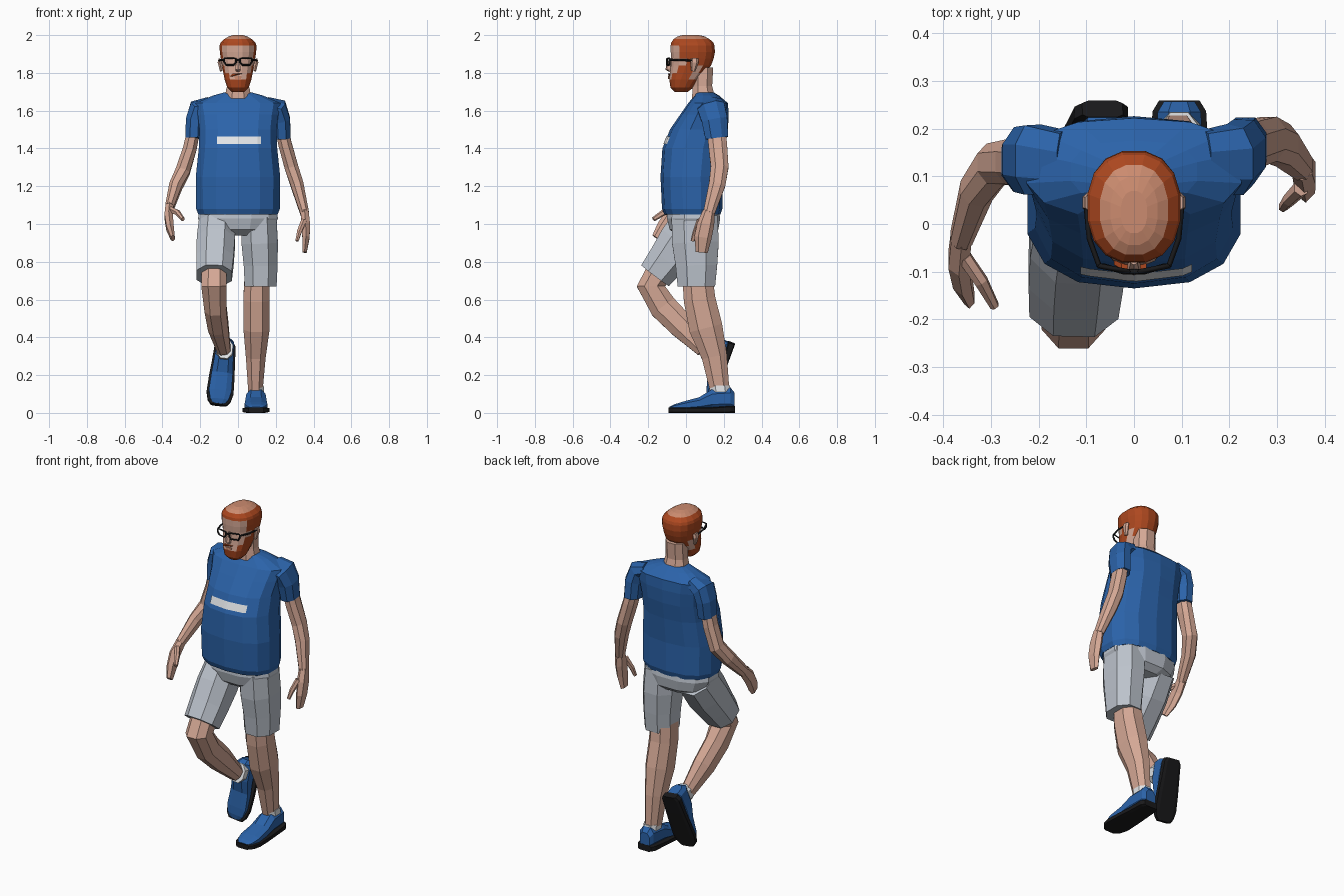
import bpy, bmesh, math
from mathutils import Vector, Matrix
from mathutils.bvhtree import BVHTree


def material(name, r, g, b):
    m = bpy.data.materials.new(name)
    m.diffuse_color = (r, g, b, 1)
    return m


BLUE = material("blue cloth", 0.024, 0.125, 0.40)
GREY = material("light grey cloth", 0.50, 0.54, 0.60)
SKIN = material("skin", 0.66, 0.39, 0.30)
SCALP = material("scalp", 0.60, 0.26, 0.16)
HAIR = material("ginger hair", 0.42, 0.065, 0.014)
BLACK = material("black rubber", 0.01, 0.01, 0.011)
WHITE = material("white", 0.80, 0.82, 0.84)


def loft(name, rings, mat, n=8, p=2.3, axis=None):
    """Skin (x, y, z, half width, half depth) rings set square to the path."""
    pts = [Vector(r[:3]) for r in rings]
    bm = bmesh.new()
    loops = []
    for i, r in enumerate(rings):
        if axis:
            t = Vector(axis)
        else:
            t = Vector((0, 0, 0))
            if i > 0:
                t += (pts[i] - pts[i - 1]).normalized()
            if i < len(pts) - 1:
                t += (pts[i + 1] - pts[i]).normalized()
            t.normalize()
        side = Vector((1, 0, 0))
        side = (side - t * side.dot(t)).normalized()
        fore = t.cross(side)
        loop = []
        for k in range(n):
            a = 2 * math.pi * (k + 0.5) / n
            c, s = math.cos(a), math.sin(a)
            u = math.copysign(abs(c) ** (2 / p), c) * r[3]
            v = math.copysign(abs(s) ** (2 / p), s) * r[4]
            loop.append(bm.verts.new(pts[i] + side * u + fore * v))
        loops.append(loop)
    for a, b in zip(loops, loops[1:]):
        for k in range(n):
            j = (k + 1) % n
            bm.faces.new((a[k], a[j], b[j], b[k]))
    bm.faces.new(loops[0])
    bm.faces.new(loops[-1])
    bmesh.ops.recalc_face_normals(bm, faces=bm.faces)
    me = bpy.data.meshes.new(name)
    bm.to_mesh(me)
    bm.free()
    me.materials.append(mat)
    ob = bpy.data.objects.new(name, me)
    bpy.context.collection.objects.link(ob)
    return ob


def stack(name, rows, mat, n=12, p=2.4):
    """Level rings given as (z, half width, front y, back y)."""
    rings = [(0, (f + b) / 2, z, w, (b - f) / 2) for z, w, f, b in rows]
    return loft(name, rings, mat, n, p, axis=(0, 0, -1))


# Shirt body
shirt = stack("shirt", [
    (1.05, .214, -.115, .182), (1.08, .226, -.127, .192), (1.25, .228, -.135, .192),
    (1.40, .212, -.125, .207), (1.50, .208, -.085, .222), (1.58, .218, -.03, .226),
    (1.64, .230, .012, .222), (1.68, .135, .045, .175), (1.695, .08, .05, .15)], BLUE, 14, 2.5)

# Plain chest stripe laid on the shirt
tree = BVHTree.FromPolygons([v.co.copy() for v in shirt.data.vertices],
                            [tuple(f.vertices) for f in shirt.data.polygons])
bm = bmesh.new()
bmesh.ops.create_grid(bm, x_segments=12, y_segments=3, size=1)
for v in bm.verts:
    start = Vector((.005 + v.co.x * .117, -1, 1.443 + v.co.y * .02))
    hit = tree.ray_cast(start, Vector((0, 1, 0)))[0]
    v.co = hit + Vector((0, -.005, .001))
me = bpy.data.meshes.new("chest_stripe")
bm.to_mesh(me)
bm.free()
me.materials.append(WHITE)
bpy.context.collection.objects.link(bpy.data.objects.new("chest_stripe", me))

# Sleeves, swung slightly with each arm
for s, y in ((1, .163), (-1, .13)):
    loft("sleeve", [(s * .15, .13, 1.63, .04, .07), (s * .212, .135, 1.61, .055, .078),
                    (s * .23, (y + .14) / 2, 1.55, .05, .073), (s * .234, y, 1.455, .047, .065)], BLUE)

# Arms and hands
loft("left_arm", [(.232, .16, 1.50, .036, .052), (.25, .168, 1.42, .038, .053),
                  (.283, .178, 1.30, .039, .05), (.312, .165, 1.21, .037, .047),
                  (.352, .122, 1.06, .025, .033)], SKIN)
loft("left_hand", [(.352, .122, 1.07, .024, .032), (.358, .105, 1.0, .026, .045),
                   (.36, .09, .93, .022, .046), (.352, .083, .85, .013, .032)], SKIN, 6)
loft("left_thumb", [(.35, .075, 1.02, .016, .018), (.325, .05, .96, .014, .014),
                    (.312, .035, .91, .009, .011)], SKIN, 6)
loft("right_arm", [(-.234, .128, 1.50, .036, .05), (-.255, .13, 1.40, .039, .05),
                   (-.292, .125, 1.28, .041, .047), (-.33, .07, 1.2, .037, .043),
                   (-.362, -.03, 1.09, .025, .033)], SKIN)
loft("right_hand", [(-.362, -.025, 1.095, .024, .032), (-.367, -.075, 1.04, .025, .043),
                    (-.36, -.115, .98, .022, .042), (-.345, -.155, .925, .012, .028)], SKIN, 6)
loft("right_thumb", [(-.355, -.07, 1.075, .016, .018), (-.32, -.12, 1.06, .015, .016),
                     (-.292, -.172, 1.025, .01, .012)], SKIN, 6)

# Shorts: hips and two legs
stack("shorts_hips", [(1.10, .205, -.10, .175), (1.03, .218, -.105, .185), (.97, .19, -.09, .175),
                      (.94, .12, -.05, .14)], GREY)
loft("shorts_left_leg", [(.11, .045, 1.04, .10, .13), (.115, .05, .90, .103, .132),
                         (.12, .055, .78, .096, .118), (.12, .055, .668, .09, .106)], GREY)
loft("shorts_right_leg", [(-.11, .05, 1.02, .10, .125), (-.117, -.03, .905, .108, .125),
                          (-.122, -.10, .81, .106, .11), (-.126, -.163, .727, .10, .098)], GREY)

# Legs
loft("left_leg", [(.10, .06, .72, .07, .085), (.098, .072, .60, .075, .09),
                  (.098, .105, .45, .074, .095), (.094, .15, .30, .056, .072),
                  (.092, .18, .11, .04, .054)], SKIN)
loft("right_leg", [(-.126, -.14, .75, .07, .075), (-.127, -.186, .67, .072, .08),
                   (-.12, -.12, .56, .062, .078), (-.105, -.02, .46, .058, .073),
                   (-.075, .095, .335, .038, .045)], SKIN)

# Shoes: built round the ankle, then placed; (y, half width, top z)
upper = [(.077, .034, -.02), (.055, .048, .008), (-.04, .054, .0), (-.11, .06, -.045),
         (-.20, .064, -.07), (-.245, .052, -.085), (-.268, .032, -.098)]
for side, place in (
        ("left", Matrix.Translation((.095, .18, .13))),
        ("right", Matrix.Translation((-.07, .11, .335)) @ Matrix.Rotation(.11, 4, 'Y')
         @ Matrix.Rotation(math.radians(70), 4, 'X'))):
    body = loft(side + "_shoe", [(0, y, (t - .115) / 2, w, (t + .115) / 2) for y, w, t in upper],
                BLUE, 8, 2.6, axis=(0, -1, 0))
    sole = loft(side + "_sole", [(0, y * 1.02, -.115 + .004 * (y > 0), w + .01, .015 + .004 * (y > 0))
                                 for y, w, t in upper], BLACK, 8, 5, axis=(0, -1, 0))
    sock = loft(side + "_sock", [(0, .004, -.02, .046, .058), (0, .0, .014, .044, .057)],
                WHITE, 8, 2.3, axis=(0, 0, -1))
    for ob in (body, sole, sock):
        ob.data.transform(place)

# Neck
loft("neck", [(0, .09, 1.83, .06, .058), (0, .087, 1.73, .062, .055), (0, .092, 1.67, .076, .065)], SKIN)

# Head with hair, beard and bare scalp
head = stack("head", [
    (1.70, .035, -.062, .01), (1.722, .058, -.083, .04), (1.765, .072, -.09, .075),
    (1.80, .079, -.086, .105), (1.84, .086, -.082, .135), (1.875, .092, -.08, .148),
    (1.91, .098, -.083, .155), (1.945, .099, -.083, .153), (1.96, .094, -.08, .147),
    (1.98, .072, -.066, .125), (1.993, .05, -.045, .10), (2.0, .028, -.02, .07)], SKIN, 16, 2.3)
for m in (HAIR, SCALP):
    head.data.materials.append(m)
for f in head.data.polygons:
    x, y, z = f.center
    if z > 1.98:
        f.material_index = 2
    elif z > 1.945:
        f.material_index = 1
    elif z > 1.875:
        f.material_index = int(y > -.045)
    elif z > 1.84:
        f.material_index = int(y > -.01)
    elif z > 1.80:
        f.material_index = int(y > .07 or -.03 < y < .03)
    elif z > 1.765:
        f.material_index = int(-.072 < y < .035)
    else:
        f.material_index = int(y < .045)

# Face details
loft("nose", [(0, -.078, 1.872, .008, .008), (0, -.09, 1.842, .013, .016),
              (0, -.092, 1.822, .016, .017), (0, -.082, 1.812, .012, .01)], SKIN, 6)
loft("moustache", [(-.035, -.08, 1.782, .008, .01), (0, -.088, 1.797, .03, .009)], HAIR, 6,
     axis=(0, 0, -1))
loft("lips", [(0, -.086, 1.783, .022, .008), (0, -.086, 1.767, .018, .009)], SCALP, 6, axis=(0, 0, -1))
for s in (1, -1):
    loft("ear", [(s * .092, .045, 1.875, .012, .02), (s * .097, .045, 1.855, .012, .022),
                 (s * .088, .038, 1.81, .008, .011)], SKIN, 6)


def wire(name, pts, closed=False):
    cu = bpy.data.curves.new(name, 'CURVE')
    cu.dimensions = '3D'
    cu.bevel_depth = .0055
    cu.bevel_resolution = 0
    cu.use_fill_caps = True
    sp = cu.splines.new('POLY')
    sp.points.add(len(pts) - 1)
    for q, c in zip(sp.points, pts):
        q.co = (*c, 1)
    sp.use_cyclic_u = closed
    cu.materials.append(BLACK)
    bpy.context.collection.objects.link(bpy.data.objects.new(name, cu))


# Glasses
for s in (1, -1):
    rim = [(-.03, .016), (.03, .018), (.033, 0), (.022, -.018), (-.018, -.018), (-.03, -.006)]
    wire("glasses_rim", [(s * (.041 + u), -.1 + .012 * (u > 0), 1.86 + v) for u, v in rim], True)
    wire("glasses_temple", [(s * .073, -.088, 1.87), (s * .094, -.03, 1.868), (s * .1, .035, 1.866)])
wire("glasses_bridge", [(-.012, -.1, 1.868), (.012, -.1, 1.868)])
